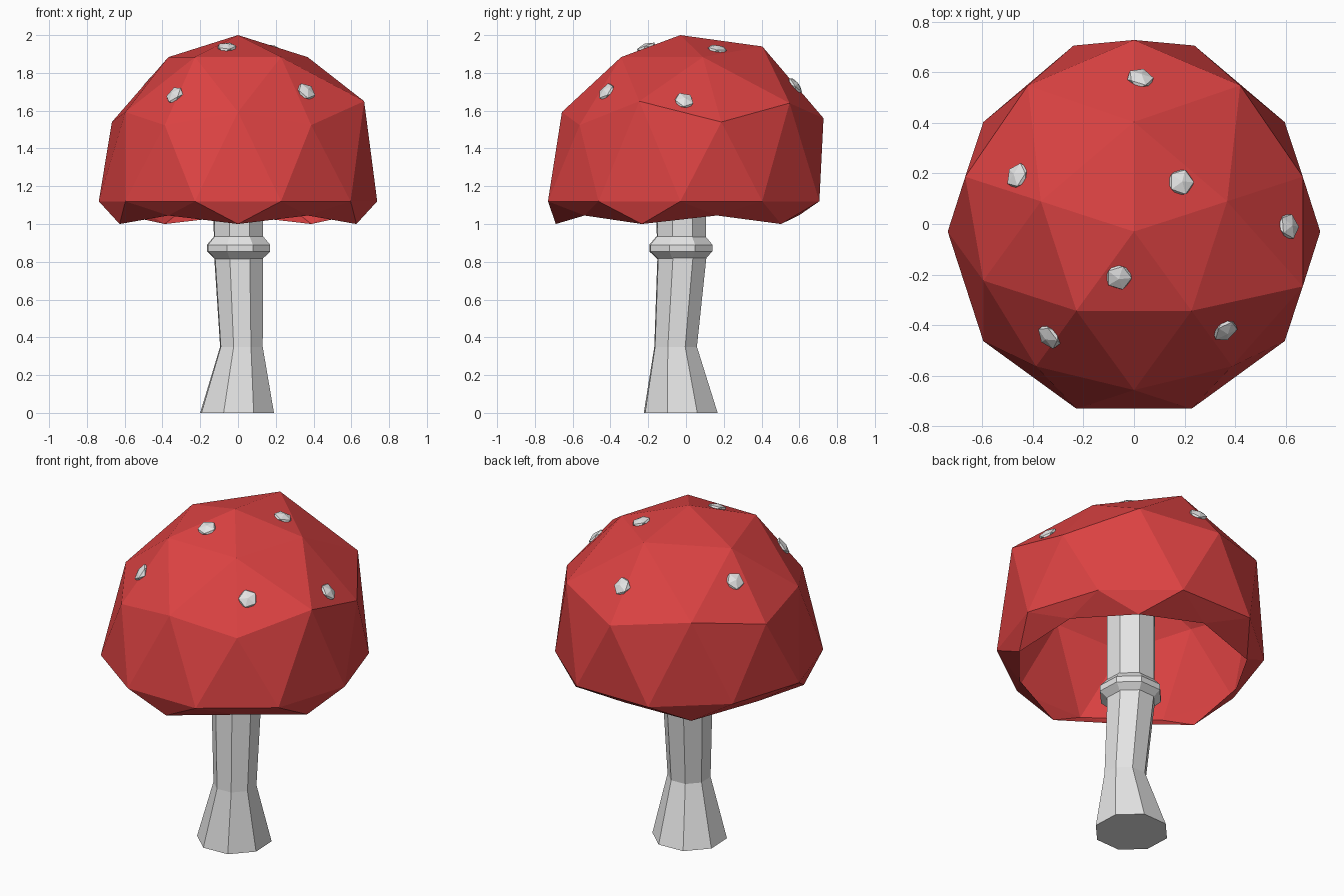
import bpy, bmesh, math
from mathutils import Vector
from mathutils.bvhtree import BVHTree

if "Cube" in bpy.data.objects:
    bpy.data.objects.remove(bpy.data.objects["Cube"])


def material(name, rgb):
    m = bpy.data.materials.new(name)
    m.diffuse_color = (*rgb, 1)
    m.use_nodes = True
    m.node_tree.nodes["Principled BSDF"].inputs["Base Color"].default_value = m.diffuse_color
    return m


RED = material("red", (0.72, 0.055, 0.055))
GREY = material("pale grey", (0.78, 0.78, 0.78))


def finish(bm, name, mat):
    me = bpy.data.meshes.new(name)
    bm.to_mesh(me)
    me.materials.append(mat)
    ob = bpy.data.objects.new(name, me)
    bpy.context.collection.objects.link(ob)
    return ob


def loft(name, sections, mat, caps=True):
    """Eight-sided loft through (x, y, z, radius) sections."""
    bm = bmesh.new()
    rings = []
    for x, y, z, r in sections:
        angles = [math.radians(-20 + 45 * i) for i in range(8)]
        rings.append([bm.verts.new((x + r * math.cos(a), y + r * math.sin(a), z)) for a in angles])
    for a, b in zip(rings, rings[1:]):
        for i in range(8):
            j = (i + 1) % 8
            bm.faces.new((a[i], a[j], b[j], b[i]))
    if caps:
        bm.faces.new(rings[0][::-1])
        bm.faces.new(rings[-1])
    return finish(bm, name, mat)


# Stem and its collar
loft("stem", [(-0.005, -0.028, 0, 0.208), (0.018, -0.055, 0.35, 0.12),
              (0.004, -0.022, 0.82, 0.138), (0.002, -0.025, 1.02, 0.14),
              (0, -0.025, 1.5, 0.14)], GREY)
loft("collar", [(0.003, -0.025, 0.815, 0.135), (0.003, -0.027, 0.855, 0.178),
                (0.003, -0.027, 0.89, 0.178), (0.003, -0.027, 0.935, 0.138)], GREY)

# Cap: open lower-poly dome cut from an icosphere, with a tucked-in rim
bm = bmesh.new()
bmesh.ops.create_icosphere(bm, subdivisions=2, radius=1)
bmesh.ops.delete(bm, geom=[v for v in bm.verts if v.co.z < -0.6], context='VERTS')
corner = next(v for v in bm.verts if -0.48 < v.co.z < -0.4)
turn = math.radians(-90) - math.atan2(corner.co.y, corner.co.x)
# uneven bulges: (angle, is midpoint ring) -> radial factor, height
bulge = {(18, 0): (1.065, 1.54), (162, 0): (1.065, 1.54), (90, 0): (1.15, 1.56),
         (54, 1): (1.14, 1.64), (126, 1): (1.14, 1.62), (342, 1): (1.12, 1.65)}
for v in bm.verts:
    x, y, z = v.co
    r, a = math.hypot(x, y), math.atan2(y, x) + turn
    deg = round(math.degrees(a)) % 360
    h = 1.12 + 0.88 * z
    if z < -0.48:
        h = 1.045
    elif z < -0.3:
        h = 1.0
    elif 0.3 < z < 0.6:
        k, h = bulge.get((deg, int(z > 0.48)), (1.0, h + 0.01))
        r *= k
    elif 0.7 < z < 0.9 and deg == 90:
        r, h = r * 1.12, 1.94
    elif 0.7 < z < 0.9:
        h += 0.015
    elif abs(z) < 0.1 and deg in (72, 108):
        r *= 1.05
    r *= 0.737
    v.co = (r * math.cos(a), r * math.sin(a) - 0.03, h)
bmesh.ops.recalc_face_normals(bm, faces=bm.faces)
if max(bm.faces, key=lambda f: f.calc_center_median().z).normal.z < 0:
    bmesh.ops.reverse_faces(bm, faces=bm.faces)
tree = BVHTree.FromBMesh(bm)
finish(bm, "cap", RED)

# Spots: flattened icospheres lying on the cap surface
spots = [(0.025, 0.575), (-0.46, 0.19), (0.185, 0.165), (0.61, -0.01),
         (-0.06, -0.21), (0.36, -0.42), (-0.335, -0.445)]
for i, (x, y) in enumerate(spots):
    p, n, _, _ = tree.ray_cast(Vector((x, y, 3)), Vector((0, 0, -1)))
    q = Vector((0, 0, 1)).rotation_difference(n)
    sb = bmesh.new()
    bmesh.ops.create_icosphere(sb, subdivisions=1, radius=1)
    for v in sb.verts:
        v.co = p + q @ Vector((v.co.x * 0.057, v.co.y * 0.057, v.co.z * 0.024))
    finish(sb, f"spot_{i + 1}", GREY)
